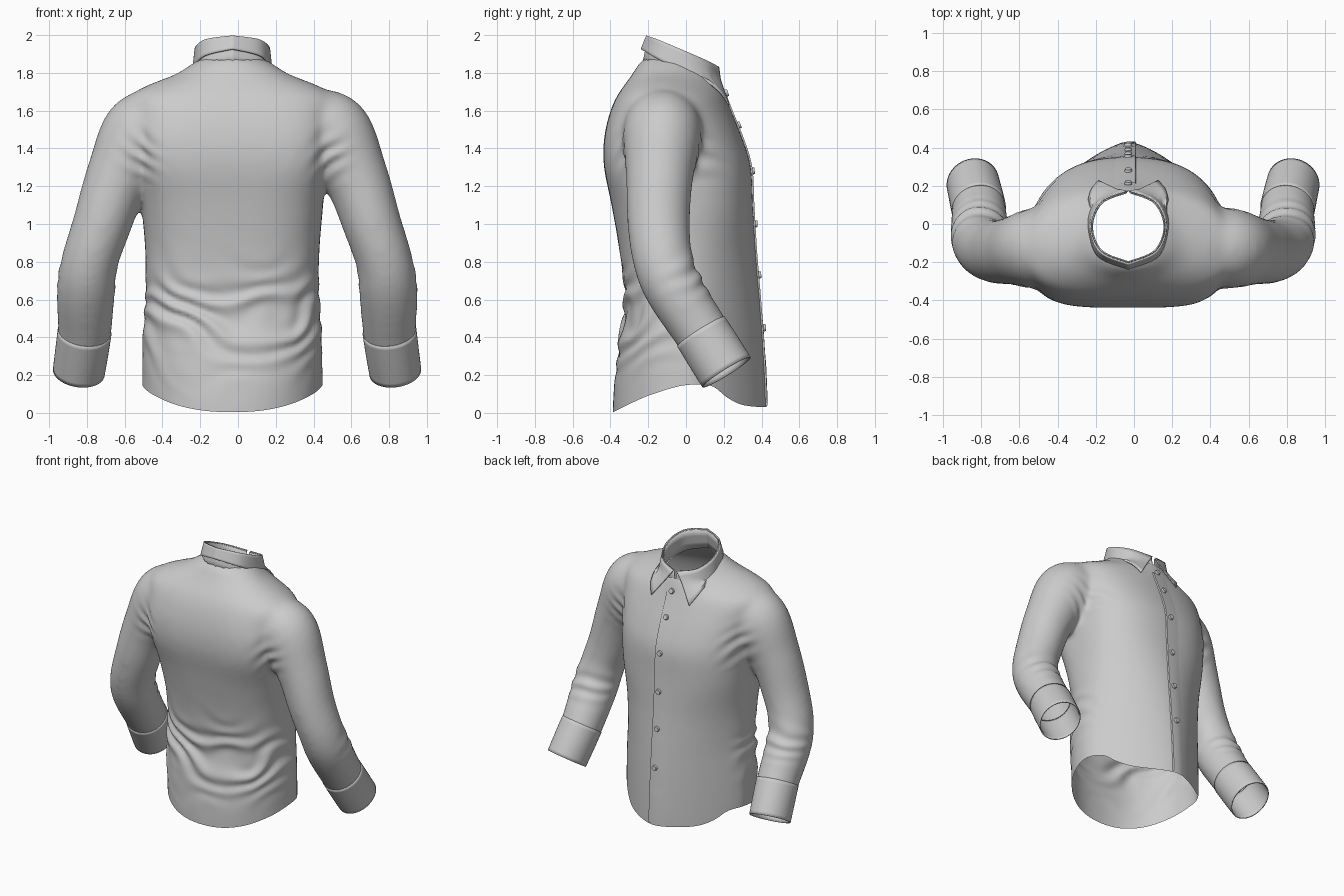
import bpy, bmesh, math
from mathutils import Vector, noise
from mathutils.bvhtree import BVHTree

if "Cube" in bpy.data.objects:
    bpy.data.objects.remove(bpy.data.objects["Cube"])

CX = -0.03  # torso centre line


def spline(keys, n):
    """Catmull-Rom through tuples of any length."""
    out = []
    for i in range(len(keys) - 1):
        p = [keys[max(i - 1, 0)], keys[i], keys[i + 1], keys[min(i + 2, len(keys) - 1)]]
        for j in range(n):
            t = j / n
            out.append(tuple(0.5 * (2 * b + (c - a) * t + (2 * a - 5 * b + 4 * c - d) * t * t
                                    + (3 * b - a - 3 * c + d) * t ** 3) for a, b, c, d in zip(*p)))
    return out + [tuple(keys[-1])]


def loft(bm, rows, closed=True, caps=False):
    vs = [[bm.verts.new(p) for p in r] for r in rows]
    n = len(rows[0])
    for a, b in zip(vs, vs[1:]):
        for i in range(n if closed else n - 1):
            k = (i + 1) % n
            bm.faces.new((a[i], a[k], b[k], b[i]))
    if caps:
        bm.faces.new(vs[0])
        bm.faces.new(vs[-1])


def finish(name, bm, thick=0, angle=45):
    me = bpy.data.meshes.new(name)
    if thick:
        bmesh.ops.recalc_face_normals(bm, faces=bm.faces)
    bm.to_mesh(me)
    bm.free()
    ob = bpy.data.objects.new(name, me)
    bpy.context.collection.objects.link(ob)
    if thick:
        m = ob.modifiers.new("thickness", 'SOLIDIFY')
        m.thickness, m.offset = thick, 0
    bpy.ops.object.select_all(action='DESELECT')
    ob.select_set(True)
    bpy.context.view_layer.objects.active = ob
    bpy.ops.object.shade_smooth_by_angle(angle=math.radians(angle))
    return ob


# Torso sections: z, half width, back y, widest y, front y, back power, front power
TORSO = [(-.1, .475, -.385, .03, .43, 2.1, 1.38), (.1, .475, -.38, .03, .425, 2.2, 1.4),
         (.35, .47, -.35, .02, .41, 2.5, 1.48), (.6, .457, -.32, .01, .39, 2.7, 1.62),
         (.85, .457, -.347, 0, .367, 2.8, 1.85), (1.1, .477, -.39, -.03, .35, 3.2, 2.3),
         (1.3, .49, -.43, -.05, .34, 4.2, 2.4), (1.45, .505, -.43, -.07, .295, 4.2, 2.4),
         (1.58, .53, -.402, -.09, .243, 3.4, 2.2), (1.67, .54, -.365, -.11, .208, 2.8, 1.9),
         (1.73, .45, -.325, -.12, .19, 2.4, 1.6), (1.79, .30, -.282, -.12, .165, 2.1, 1.6),
         (1.85, .205, -.245, -.1, .10, 2, 1.8), (1.88, .15, -.21, -.09, .03, 2, 2)]
# Sleeve path: x, y, z, lateral radius, depth radius
SLEEVE = [(.34, -.12, 1.56, .15, .17), (.49, -.125, 1.48, .218, .205), (.628, -.14, 1.25, .17, .175),
          (.715, -.145, 1.0, .152, .162), (.78, -.12, .8, .147, .155), (.80, -.06, .65, .152, .152),
          (.807, .08, .43, .138, .143), (.82, .13, .35, .135, .142)]
CUFF = [(.807, .08, .43, .139, .145), (.822, .148, .322, .137, .147), (.838, .215, .215, .134, .147)]


def torso_ring(z, hw, yb, yc, yf, nb, nf, n=72):
    ring = []
    for i in range(n):
        a = 2 * math.pi * i / n
        c, s = math.cos(a), math.sin(a)
        e = 2 / (nf if s > 0 else nb)
        r = yf - yc if s > 0 else yc - yb
        ring.append((CX + hw * math.copysign(abs(c) ** e, c), yc + r * math.copysign(abs(s) ** e, s), z))
    return ring


def tube_rings(keys, side, n=40, steps=6):
    pts, rings = spline(keys, steps), []
    for i, p in enumerate(pts):
        T = (Vector(pts[min(i + 1, len(pts) - 1)][:3]) - Vector(pts[max(i - 1, 0)][:3])).normalized()
        V = Vector((0, 1, 0))
        V = (V - T * T.dot(V)).normalized()
        U = V.cross(T)
        ring = []
        for k in range(n):
            a = 2 * math.pi * k / n
            q = Vector(p[:3]) + U * p[3] * math.cos(a) + V * p[4] * math.sin(a)
            ring.append((side * q.x - .005, q.y, q.z))
        rings.append(ring)
    return rings


# Fused body: torso and sleeves merged by voxel remesh
bm = bmesh.new()
loft(bm, [torso_ring(*k) for k in spline(TORSO, 5)], caps=True)
for s in (1, -1):
    loft(bm, tube_rings(SLEEVE, s), caps=True)
bmesh.ops.recalc_face_normals(bm, faces=bm.faces)
src = finish("body_source", bm)
src.modifiers.clear()
m = src.modifiers.new("fuse", 'REMESH')
m.mode, m.voxel_size = 'VOXEL', .016
m = src.modifiers.new("relax", 'SMOOTH')
m.factor, m.iterations = .5, 30
bm = bmesh.new()
bm.from_object(src, bpy.context.evaluated_depsgraph_get())
bpy.data.objects.remove(src)


def cut(test, co, no):
    vs = {v for v in bm.verts if test(v.co)}
    geom = list(vs) + [g for seq in (bm.edges, bm.faces) for g in seq if all(v in vs for v in g.verts)]
    bmesh.ops.bisect_plane(bm, geom=geom, plane_co=co, plane_no=no, clear_outer=True)


# Openings at hem, sleeve ends and neck
cut(lambda c: abs(c.x) < .58 and c.z < .3, (0, 0, 0), (0, 0, -1))
for s in (1, -1):
    cut(lambda c: c.x * s > .58 and c.z < .62, (s * .81 - .005, .088, .417), (s * .05, .53, -.85))
hole = [v for v in bm.verts if v.co.z > 1.6 and math.hypot((v.co.x - CX) / .192, (v.co.y + .025) / .192) < 1]
bmesh.ops.delete(bm, geom=hole, context='VERTS')

# Curved shirt-tail hem
HEM = spline([(-.42, -.012), (-.38, .005), (-.3, .045), (-.2, .09), (-.05, .138), (.05, .15), (.14, .14),
              (.21, .085), (.28, .047), (.36, .033), (.46, .03)], 5)


def hem(y):
    for (a, p), (b, q) in zip(HEM, HEM[1:]):
        if y <= b:
            return max(0, p + (q - p) * (y - a) / (b - a))
    return .03


def bell(d, w):
    return math.exp(-(d / w) ** 2)


# Cloth folds at lower back, elbows and armpits
bm.normal_update()
for v, nrm in [(v, v.normal.copy()) for v in bm.verts]:
    x, y, z = v.co
    wob = noise.noise(v.co * 3.5)
    if abs(x) < .57 and z < 1.2:
        w = max(0, min(1, .35 - y * 2.5))
        u = z - .9 * x ** 2 + .1 * x
        d = .013 * w * bell(z - .48, .22) * math.sin(36 * u + 6 * wob)
    elif z < 1.1:
        w = max(0, min(1, .7 + y * 4))
        d = .007 * w * bell(z - .74, .1) * math.sin(55 * z - 30 * y + 5 * wob)
    else:
        d = .008 * bell(abs(x - CX / 2) - .5, .08) * bell(z - 1.36, .12) * math.sin(60 * z - 45 * abs(x) + 4 * wob)
    v.co += nrm * (d + .004)
    if abs(x) < .58 and z < .7:
        v.co.z += hem(y) * (1 - z / .7)
bm.normal_update()
tree = BVHTree.FromBMesh(bm)
finish("shirt_body", bm, angle=60)

# Cuffs
for s, side in ((1, "right"), (-1, "left")):
    bm = bmesh.new()
    loft(bm, tube_rings(CUFF, s, 48, 4))
    finish(side + "_cuff", bm, .008)


def front(x, z):
    loc, n, _, _ = tree.ray_cast(Vector((x, 1, z)), Vector((0, -1, 0)))
    return (loc, n) if loc and loc.y > 0 else (Vector((x, .18, z)), Vector((0, 1, 0)))


# Collar: half outlines run from centre back to centre front
def outline(keys):
    half = spline(keys, 8)
    full = [(-x, y, z) for x, y, z in half[:0:-1]] + half
    return [Vector((x + CX, y, z)) for x, y, z in full]


def drape(p):
    """Keep the collar points just in front of the chest."""
    if p.y > .06 and p.z < 1.76:
        p.y = max(p.y, min(front(p.x, p.z)[0].y + .012, p.y + .06))
    return p


TOP = [(0, -.207, 1.997), (.145, -.145, 1.975), (.197, -.015, 1.92), (.145, .115, 1.862), (.012, .172, 1.83)]
EDGE = [(0, -.236, 1.925), (.155, -.17, 1.885), (.21, -.02, 1.80), (.20, .10, 1.715), (.155, .20, 1.63)]
BASE = [(0, -.228, 1.85), (.155, -.165, 1.81), (.203, -.03, 1.755), (.15, .11, 1.69), (0, .178, 1.68)]
top, edge, base = outline(TOP), outline(EDGE), outline(BASE)
bm = bmesh.new()
loft(bm, [[drape(a.lerp(b, i / 6)) for a, b in zip(top, edge)] for i in range(7)], closed=False)
finish("collar_fall", bm, .008)
bm = bmesh.new()
mid = Vector((CX, -.02, 0))
inner = [Vector((mid.x + (p.x - mid.x) * .95, mid.y + (p.y - mid.y) * .95, p.z - .004)) for p in top]
loft(bm, [[a.lerp(b, t / 3) for a, b in zip(inner, base)] for t in range(4)], closed=False)
finish("collar_stand", bm, .006)

# Overlapping front placket with a raised edge
bm = bmesh.new()
rows = []
for i in range(70):
    z = .04 + (1.68 - .04) * i / 69
    rows.append([front(x, z)[0] + Vector((0, o, 0)) for x, o in
                 ((-.11, -.001), (-.07, .003), (-.03, .006), (.008, .009), (.012, -.002))])
loft(bm, rows, closed=False)
bmesh.ops.reverse_faces(bm, faces=bm.faces)
finish("front_placket", bm, angle=40)

# Buttons down the placket
for i, z in enumerate((.45, .73, 1.0, 1.28, 1.52, 1.69)):
    loc, n = front(CX, z)
    bm = bmesh.new()
    bmesh.ops.create_cone(bm, cap_ends=True, segments=20, radius1=.02, radius2=.017, depth=.014)
    ob = finish("button_%d" % (i + 1), bm)
    ob.rotation_euler = n.to_track_quat('Z', 'Y').to_euler()
    ob.location = loc + n * .012
